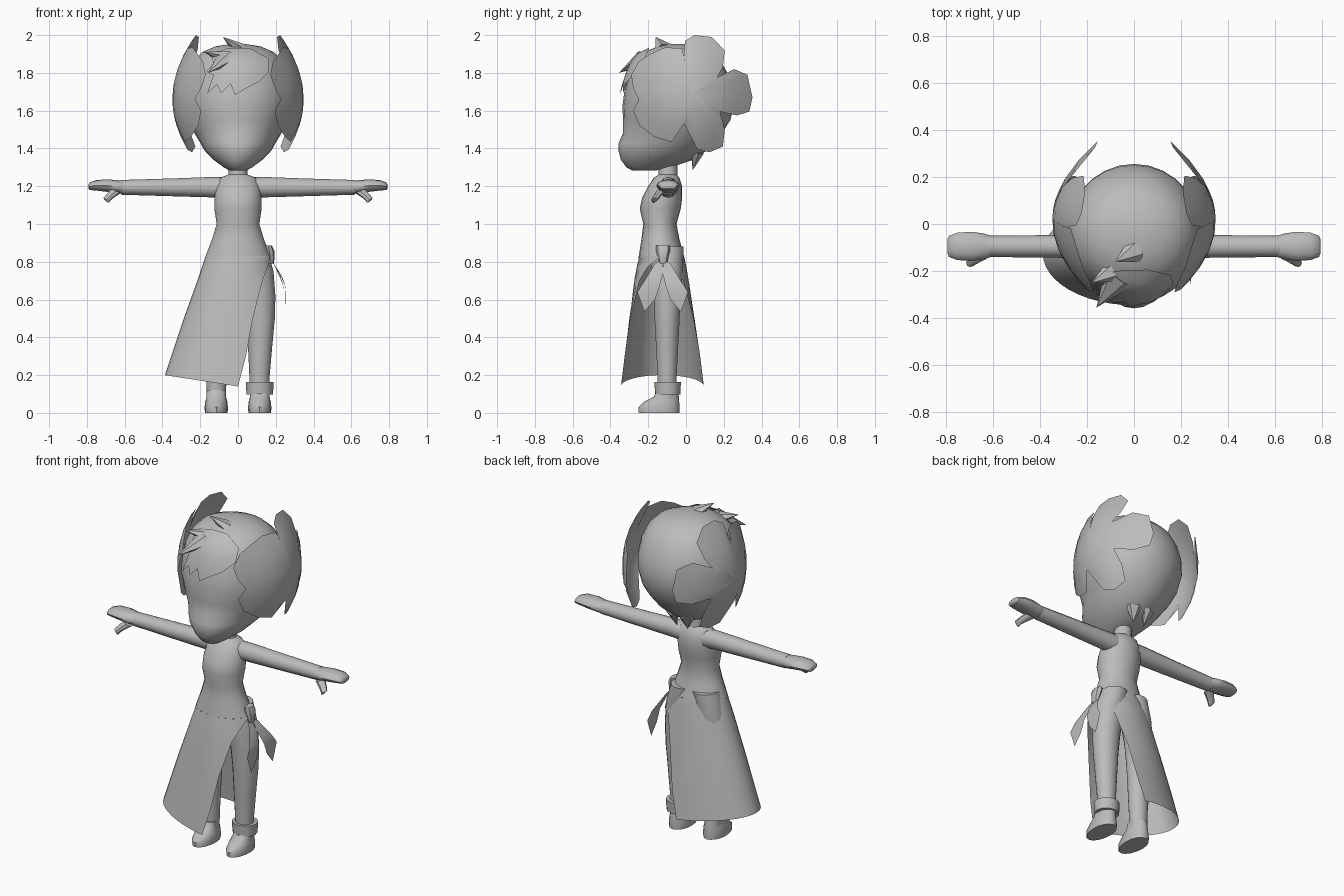
import bpy, bmesh, math
from mathutils import Vector

if "Cube" in bpy.data.objects:
    bpy.data.objects.remove(bpy.data.objects["Cube"])

grey = bpy.data.materials.new("plain_grey")
grey.diffuse_color = (0.5, 0.5, 0.5, 1)
grey.use_nodes = True
grey.node_tree.nodes["Principled BSDF"].inputs["Base Color"].default_value = grey.diffuse_color


def make(name, verts, faces, closed=True):
    bm = bmesh.new()
    vs = [bm.verts.new(v) for v in verts]
    for f in faces:
        bm.faces.new([vs[i] for i in f])
    bmesh.ops.recalc_face_normals(bm, faces=bm.faces)
    me = bpy.data.meshes.new(name)
    bm.to_mesh(me)
    bm.free()
    me.materials.append(grey)
    ob = bpy.data.objects.new(name, me)
    bpy.context.collection.objects.link(ob)
    return ob


def loft(name, rings, closed=True, caps=True):
    """Skin a list of equally long point rings."""
    n = len(rings[0])
    verts = [p for r in rings for p in r]
    faces = []
    for i in range(len(rings) - 1):
        for j in range(n if closed else n - 1):
            k = (j + 1) % n
            faces.append((i * n + j, i * n + k, (i + 1) * n + k, (i + 1) * n + j))
    if caps and closed:
        faces.append(tuple(range(n)))
        faces.append(tuple(range(len(verts) - n, len(verts))))
    return make(name, verts, faces)


def oval(z, hw, yf, yb, cx=0.0, mid=None, n=20):
    """Horizontal ring with separate front and back depth."""
    mid = (yf + yb) / 2 if mid is None else mid
    ring = []
    for i in range(n):
        a = 2 * math.pi * i / n
        s = math.sin(a)
        ring.append((cx + hw * math.cos(a), mid + s * ((yb - mid) if s > 0 else (mid - yf)), z))
    return ring


def sheet(name, outline, centre, fn, steps=4):
    """Fill a star-shaped 2D outline and bend it onto a surface."""
    c, n = Vector(centre), len(outline)
    verts, faces = [fn(*c)], []
    for k in range(1, steps + 1):
        verts += [fn(*c.lerp(Vector(p), k / steps)) for p in outline]
    for j in range(n):
        m = (j + 1) % n
        faces.append((0, 1 + j, 1 + m))
        for k in range(steps - 1):
            a, b = 1 + k * n, 1 + (k + 1) * n
            faces.append((a + j, b + j, b + m, a + m))
    return make(name, verts, faces)


def spike(name, base, tip, r, n=6):
    """Hair tuft tapering to a point."""
    base, tip = Vector(base), Vector(tip)
    q = (tip - base).to_track_quat('Z', 'Y')
    ring = [base + q @ Vector((r * math.cos(a), r * 0.6 * math.sin(a), 0))
            for a in [2 * math.pi * i / n for i in range(n)]]
    return make(name, ring + [tip], [(i, (i + 1) % n, n) for i in range(n)] + [tuple(range(n))])


def mirror(ob):
    bpy.context.view_layer.objects.active = ob
    m = ob.modifiers.new("mirror", 'MIRROR')
    m.use_mirror_merge = False
    return ob


# Head: z, half width, front, back
HEAD = [(1.283, .045, -.285, -.16), (1.30, .075, -.315, -.08), (1.34, .13, -.345, .04),
        (1.39, .178, -.358, .11), (1.43, .20, -.356, .155), (1.48, .23, -.334, .19),
        (1.55, .265, -.334, .235), (1.63, .285, -.336, .255), (1.71, .288, -.325, .25),
        (1.79, .272, -.30, .225), (1.86, .24, -.27, .185), (1.91, .19, -.22, .13),
        (1.94, .12, -.15, .06), (1.953, .04, -.08, 0)]
MID = [-.23, -.20, -.15, -.11, -.08] + [-.04] * 9
loft("head", [oval(*h, mid=m, n=28) for h, m in zip(HEAD, MID)])


def head_front(x, z):
    """Point just in front of the forehead."""
    for a, b in zip(HEAD, HEAD[1:]):
        if a[0] <= z <= b[0]:
            t = (z - a[0]) / (b[0] - a[0])
            hw, yf = a[1] + t * (b[1] - a[1]), a[2] + t * (b[2] - a[2])
            return (x, -.06 - (-.04 - yf) * math.sqrt(max(0, 1 - (x / hw) ** 2)), z + .008)
    return (x, -.1, z)


# Fringe and tufts
fringe = [(-.165, 1.68), (-.115, 1.735), (-.09, 1.685), (-.04, 1.735), (-.015, 1.675), (.06, 1.72),
          (.11, 1.745), (.165, 1.80), (.16, 1.87), (.06, 1.925), (-.05, 1.925), (-.14, 1.89),
          (-.13, 1.84), (-.17, 1.80), (-.13, 1.78)]
sheet("fringe", fringe, (-.02, 1.82), head_front)
spike("crown_tuft", (.01, -.11, 1.925), (-.08, -.16, 1.99), .06)
spike("front_tuft", (-.06, -.22, 1.88), (-.16, -.355, 1.80), .07)
spike("side_tuft", (-.09, -.2, 1.89), (-.18, -.25, 1.91), .05)
mirror(spike("nape_tuft", (.05, .06, 1.38), (.035, .035, 1.285), .05))

# Lobed side hair, a bent flower-like sheet on each side
lobes = [(-.29, 1.79), (-.25, 1.86), (-.19, 1.90), (-.11, 1.935), (-.02, 1.93), (-.018, 1.82),
         (-.005, 1.97), (.045, 2.0), (.135, 1.99), (.205, 1.92), (.195, 1.83), (.165, 1.775),
         (.255, 1.82), (.325, 1.79), (.352, 1.67), (.335, 1.595), (.27, 1.575), (.18, 1.595),
         (.205, 1.50), (.195, 1.41), (.125, 1.38), (.06, 1.395), (-.01, 1.53), (-.075, 1.435),
         (-.165, 1.46), (-.245, 1.52), (-.28, 1.60), (-.25, 1.66), (-.28, 1.72)]
mirror(sheet("side_hair", lobes, (.03, 1.68),
             lambda y, z: (.347 - 1.7 * (y - .015) ** 2 - 1.06 * (z - 1.66) ** 2, y, z)))

# Neck and bodice
loft("neck", [oval(z, r, -.095 - r, -.095 + r, n=12) for z, r in [(1.2, .06), (1.26, .05), (1.36, .05)]])
loft("bodice", [oval(*r) for r in [
    (1.262, .05, -.145, -.05), (1.245, .095, -.17, -.035), (1.20, .118, -.20, -.02),
    (1.14, .125, -.232, -.02), (1.08, .125, -.245, -.028), (1.0, .113, -.226, -.05),
    (.92, .137, -.236, -.035), (.83, .172, -.25, -.01)]], caps=False)

# Long skirt, open on one side: z, half width, front, back, wrap past the middle
rings = []
for z, hw, yf, yb, extra in [(.83, .172, -.25, -.01, 89.9), (.77, .192, -.262, .003, 55), (.70, .215, -.275, .015, 37),
                             (.50, .285, -.30, .045, 16), (.30, .345, -.325, .075, 7), (.14, .387, -.345, .095, 0)]:
    ring = []
    for i in range(25):
        a = math.radians((90 + extra) * (i / 12 - 1))
        drop = .06 * max(0, math.cos(a)) * max(0, (.83 - z) / .69) ** 3
        ring.append((-hw * math.cos(a), (yf + yb) / 2 + (yb - yf) / 2 * math.sin(a), z + drop))
    rings.append(ring)
loft("skirt", rings, closed=False)

# Legs, cuff and shoes
mirror(loft("leg", [oval(z, rx, -.1 - ry, -.1 + ry, cx=cx, n=14) for z, cx, rx, ry in [
    (.07, .115, .05, .05), (.2, .114, .054, .052), (.35, .117, .064, .06), (.5, .12, .075, .068),
    (.62, .115, .083, .073), (.75, .10, .088, .085), (.88, .07, .08, .09)]]))
loft("trouser_cuff", [oval(z, r, -.097 - r * .95, -.097 + r * .95, cx=.115, n=12)
                      for z, r in [(.097, .056), (.097, .07), (.163, .074), (.163, .055)]])
mirror(loft("shoe", [oval(z, hw, yf, yb, cx=.115, mid=-.13, n=16) for z, hw, yf, yb in [
    (0, .06, -.25, -.035), (.03, .062, -.252, -.034), (.06, .058, -.22, -.036),
    (.085, .052, -.17, -.038), (.12, .05, -.155, -.042)]]))

# Arms with mitten hands
def cross(x, z, rz, ry, y=-.095, n=12):
    return [(x, y + ry * math.cos(2 * math.pi * i / n), z + rz * math.sin(2 * math.pi * i / n)) for i in range(n)]

mirror(loft("arm", [cross(*r) for r in [
    (.07, 1.192, .055, .055), (.14, 1.195, .054, .05), (.35, 1.194, .047, .048), (.62, 1.194, .039, .045)]]))
mirror(loft("hand", [cross(*r) for r in [
    (.59, 1.194, .034, .04), (.64, 1.197, .035, .055), (.69, 1.203, .033, .062),
    (.75, 1.205, .028, .058), (.785, 1.20, .02, .045), (.792, 1.198, .01, .03)]]))
thumb = [((.645, -.13, 1.175), .026), ((.675, -.15, 1.15), .021), ((.695, -.165, 1.13), .018), ((.69, -.172, 1.115), .008)]
mirror(loft("thumb", [[(p[0] + r * math.cos(a), p[1] + r * math.sin(a), p[2] + .4 * r * math.cos(a))
                       for a in [math.pi * i / 4 for i in range(8)]] for p, r in thumb]))

# Sash knot and two leaf-shaped tails on the hip
loft("sash_knot", [oval(z, hw, -.122 - d, -.122 + d, cx=cx, n=8) for z, cx, hw, d in [
    (.79, .175, .014, .022), (.82, .172, .022, .027), (.86, .165, .027, .038), (.885, .16, .02, .036)]])
leaf = [(0, .81), (-.035, .79), (-.095, .69), (-.128, .64), (-.09, .535), (-.035, .60), (-.01, .67), (.01, .75)]
for name, s, base, lean in [("front_sash_tail", 1, -.13, .86), ("back_sash_tail", -1, -.117, 1.0)]:
    sheet(name, [(s * y + base, z) for y, z in leaf], (base - s * .055, .68),
          lambda y, z, k=lean: (.175 + k * .078 * math.sin(min(1, (.81 - z) / .17) * math.pi / 2), y, z), 3)

# Smooth shading with crisp edges
for ob in bpy.data.objects:
    ob.select_set(True)
    bpy.context.view_layer.objects.active = ob
bpy.ops.object.shade_smooth_by_angle(angle=math.radians(40))
